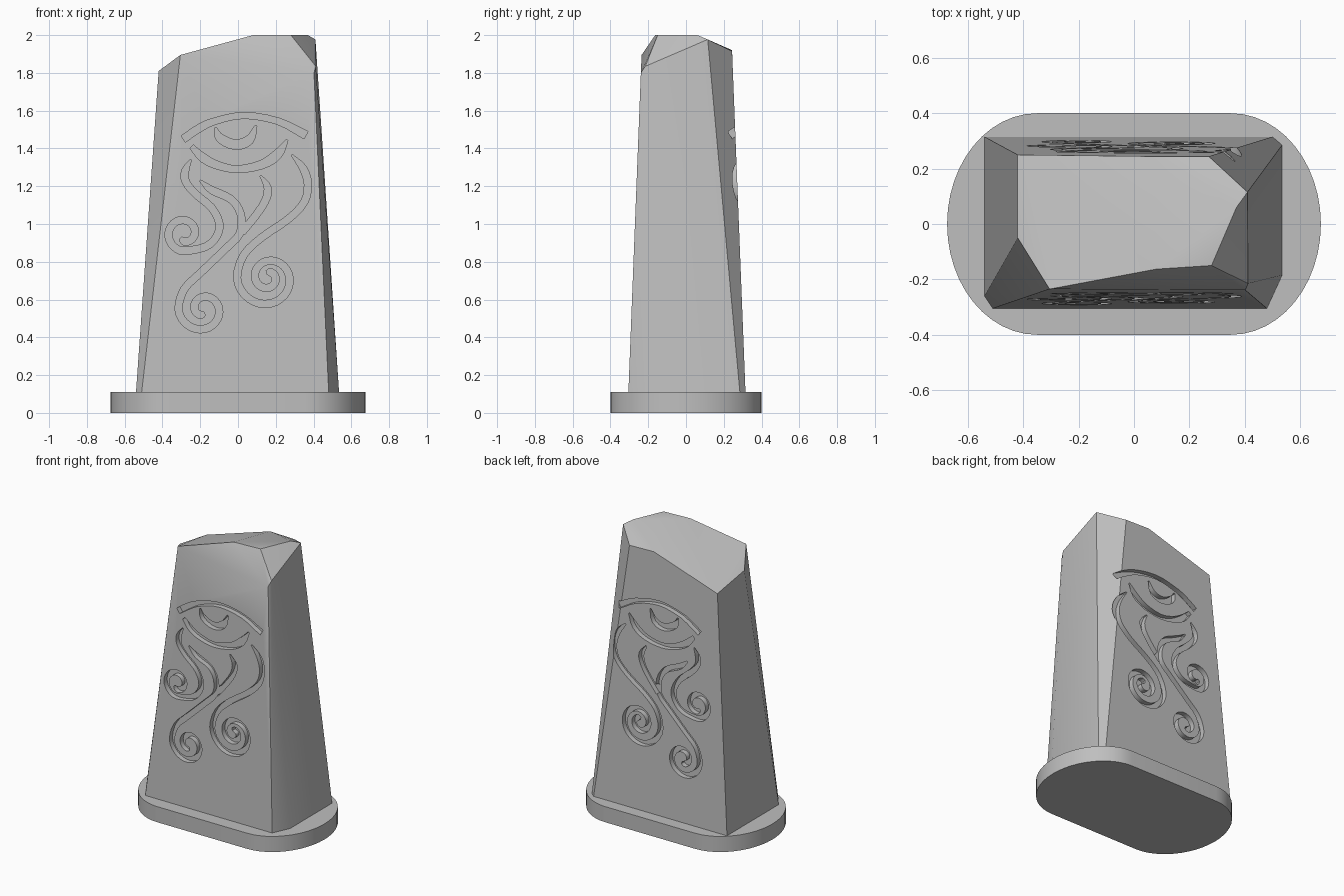
import bpy
import bmesh
from math import sin, cos, pi, radians
from mathutils import Vector

cube = bpy.data.objects.get("Cube")
if cube:
    bpy.data.objects.remove(cube)

stone_grey = bpy.data.materials.new("stone_grey")
stone_grey.use_nodes = True
GREY = (0.52, 0.52, 0.52, 1)
stone_grey.diffuse_color = GREY
for node in stone_grey.node_tree.nodes:
    if node.type == 'BSDF_PRINCIPLED':
        node.inputs["Base Color"].default_value = GREY

FOOT = 0.11      # height of the plinth
LEAN = 0.0393    # inward lean of the carved faces
DEPTH = 0.035    # groove depth
WIDTH = 0.038    # usual groove width


def finish(bm, name):
    bmesh.ops.recalc_face_normals(bm, faces=bm.faces)
    mesh = bpy.data.meshes.new(name)
    bm.to_mesh(mesh)
    bm.free()
    mesh.materials.append(stone_grey)
    obj = bpy.data.objects.new(name, mesh)
    bpy.context.collection.objects.link(obj)
    return obj


def activate(obj):
    bpy.ops.object.select_all(action='DESELECT')
    obj.select_set(True)
    bpy.context.view_layer.objects.active = obj


def shade(obj, degrees):
    activate(obj)
    bpy.ops.object.shade_smooth_by_angle(angle=radians(degrees))


# Plinth: slab with rounded ends
def make_plinth():
    bm = bmesh.new()
    ring = []
    steps = 24
    for side in (1, -1):
        for i in range(steps + 1):
            a = -pi / 2 + pi * i / steps
            ring.append(bm.verts.new((side * (0.35 + 0.325 * cos(a)), side * 0.4 * sin(a), 0)))
    face = bm.faces.new(ring)
    top = bmesh.ops.extrude_face_region(bm, geom=[face])["geom"]
    bmesh.ops.translate(bm, vec=(0, 0, FOOT), verts=[v for v in top if isinstance(v, bmesh.types.BMVert)])
    shade(finish(bm, "plinth"), 30)


# Standing stone: convex block with chipped corners
def make_stone():
    foot = [(-0.54, -0.26), (-0.51, -0.305), (0.48, -0.305), (0.535, -0.185),
            (0.535, 0.285), (0.50, 0.315), (-0.54, 0.315)]
    crown = [(-0.42, 0.25, 1.76), (0.08, 0.244, 1.92), (0.27, 0.244, 1.915),
             (0.41, 0.115, 1.977), (0.37, 0.06, 2.0), (0.28, -0.15, 2.0),
             (0.08, -0.163, 2.0), (-0.305, -0.235, 1.895), (-0.42, -0.05, 1.81),
             (0.402, -0.239, 1.80), (0.412, -0.215, 1.835)]
    bm = bmesh.new()
    for p in [(x, y, FOOT) for x, y in foot] + crown:
        bm.verts.new(p)
    bmesh.ops.convex_hull(bm, input=bm.verts)
    bmesh.ops.dissolve_limit(bm, angle_limit=radians(2), verts=bm.verts, edges=bm.edges)
    return finish(bm, "standing_stone")


def spiral(cx, cz, r0, r1, start, turns, ease):
    """Points winding inwards; negative turns run clockwise."""
    count = int(abs(turns) * 10)
    pts = []
    for i in range(count + 1):
        t = i / count
        a = radians(start) + 2 * pi * turns * t
        r = r1 + (r0 - r1) * (1 - t) ** ease
        pts.append((cx + r * cos(a), cz + r * sin(a)))
    return pts


def smooth_path(points, widths, cuts=3):
    """Catmull-Rom samples of (x, z, width)."""
    p = [Vector((x, z, w)) for (x, z), w in zip(points, widths)]
    p = [2 * p[0] - p[1]] + p + [2 * p[-1] - p[-2]]
    out = []
    for a, b, c, d in zip(p, p[1:], p[2:], p[3:]):
        for k in range(cuts):
            t = k / cuts
            out.append(0.5 * (2 * b + (c - a) * t + (2 * a - 5 * b + 4 * c - d) * t * t
                              + (3 * b - a - 3 * c + d) * t ** 3))
    return out + [p[-2]]


# Cutter: ribbon following one stroke, leaning with the stone's face
def make_cutter(path, side):
    bm = bmesh.new()
    rings = []
    half_foot = 0.305 if side < 0 else 0.315
    for i, s in enumerate(path):
        run = path[min(i + 1, len(path) - 1)] - path[max(i - 1, 0)]
        across = Vector((-run.y, run.x)).normalized() * max(s.z, 0.004) / 2
        ring = []
        for sign, lift in ((1, -DEPTH), (-1, -DEPTH), (-1, 0.06), (1, 0.06)):
            x, z = s.x + sign * across.x, s.y + sign * across.y
            y = half_foot - LEAN * (z - FOOT) + lift
            ring.append(bm.verts.new((x, side * y, z)))
        rings.append(ring)
    for r, q in zip(rings, rings[1:]):
        for k in range(4):
            n = (k + 1) % 4
            bm.faces.new((r[k], r[n], q[n], q[k]))
    bm.faces.new(rings[0])
    bm.faces.new(rings[-1])
    cutter = finish(bm, "groove_cutter")
    cutter.hide_render = True
    return cutter


def tapered(points, ends=2):
    """Even width with a pointed start."""
    return points, [0.008] + [WIDTH] * (len(points) - 2) + [WIDTH / ends]


strokes = [
    # upper lid
    ([(-0.29, 1.45), (-0.2, 1.51), (-0.12, 1.545), (0.03, 1.575), (0.21, 1.545), (0.36, 1.47)],
     [0.04, 0.04, 0.034, 0.032, 0.034, 0.044]),
    # lower lid
    ([(-0.245, 1.41), (-0.185, 1.35), (-0.105, 1.31), (0, 1.29), (0.127, 1.315), (0.21, 1.37), (0.26, 1.445)],
     [0.025, 0.045, 0.04, 0.036, 0.045, 0.05, 0.01]),
    # pupil
    ([(-0.12, 1.51), (-0.095, 1.455), (-0.015, 1.42), (0.06, 1.445), (0.095, 1.52)],
     [0.01, 0.045, 0.05, 0.048, 0.01]),
    # upper swirl
    tapered([(-0.25, 1.34), (-0.28, 1.28), (-0.275, 1.22), (-0.22, 1.155), (-0.143, 1.09), (-0.1, 1.01),
             (-0.11, 0.94), (-0.17, 0.88)] + spiral(-0.286, 0.95, 0.092, 0.03, 270, -1.1, 0.7)),
    # long stem with its left branch and lower swirl
    tapered([(-0.2, 1.23), (-0.14, 1.18), (-0.035, 1.13), (0.015, 1.05), (0.01, 0.95),
             (-0.07, 0.865), (-0.2, 0.74), (-0.285, 0.655)]
            + spiral(-0.185, 0.55, 0.13, 0.028, 180, 1.3, 1.2)),
    # right branch
    tapered([(0.12, 1.255), (0.158, 1.19), (0.143, 1.12), (0.09, 1.04), (0.02, 0.955)], 1),
    # right stem and its swirl
    tapered([(0.285, 1.365), (0.345, 1.295), (0.37, 1.21), (0.35, 1.115), (0.265, 1.025),
             (0.127, 0.93), (0.03, 0.835)] + spiral(0.16, 0.715, 0.165, 0.03, 180, 1.8, 1.5)),
]

make_plinth()
stone = make_stone()

# Carve the same strokes into the front and the back
for side in (-1, 1):
    for points, widths in strokes:
        cutter = make_cutter(smooth_path(points, widths), side)
        cut = stone.modifiers.new("groove", 'BOOLEAN')
        cut.operation = 'DIFFERENCE'
        cut.solver = 'EXACT'
        cut.object = cutter
        activate(stone)
        bpy.ops.object.modifier_apply(modifier=cut.name)
        bpy.data.objects.remove(cutter)

shade(stone, 28)
